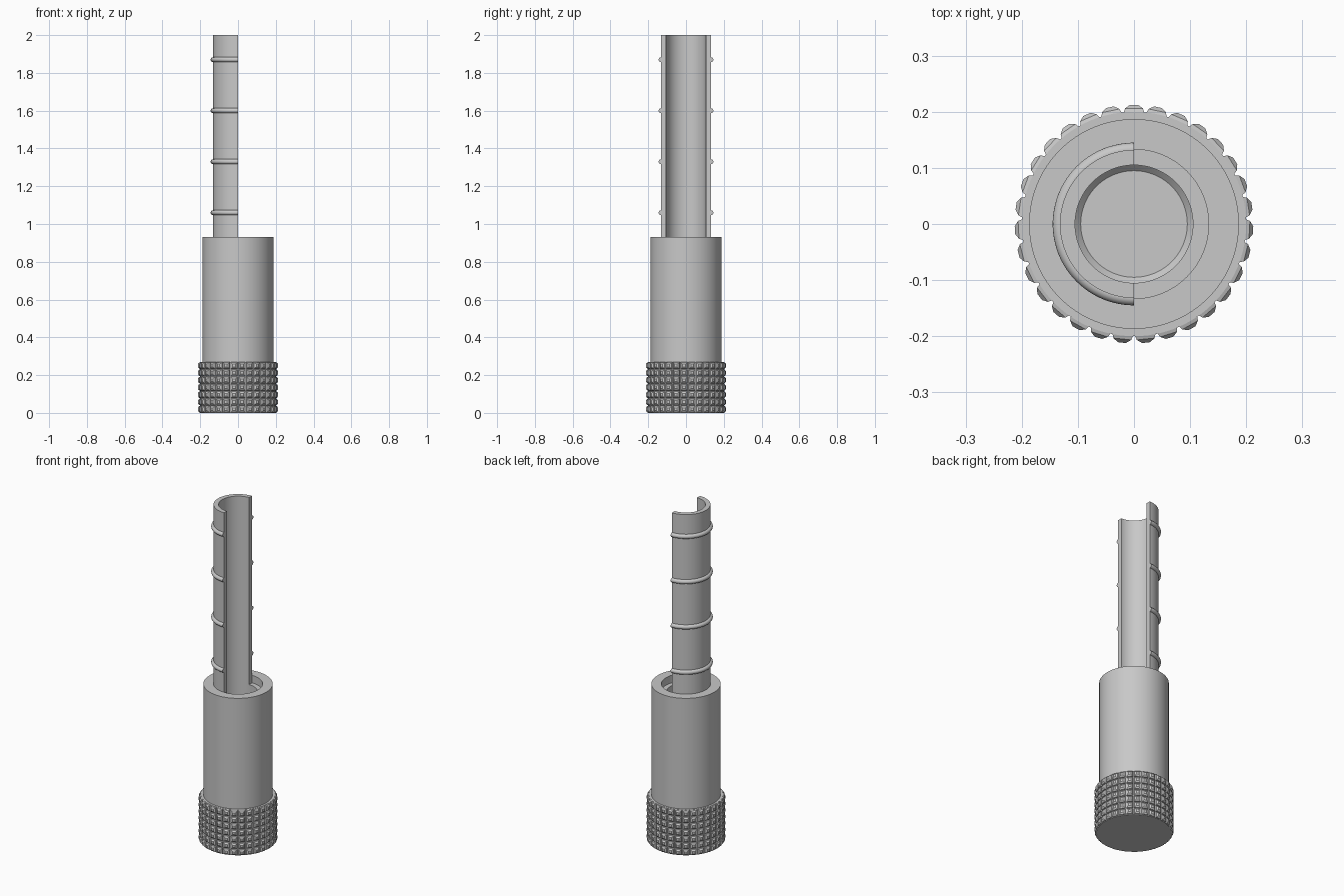
import bpy
import bmesh
from math import cos, sin, pi, tau, radians
from mathutils import Matrix, Vector

cube = bpy.data.objects.get("Cube")
if cube:
    bpy.data.objects.remove(cube)

steel = bpy.data.materials.new("plain_grey")
steel.use_nodes = True
grey = (0.58, 0.58, 0.58, 1)
steel.diffuse_color = grey
steel.node_tree.nodes["Principled BSDF"].inputs["Base Color"].default_value = grey


def finish(name, bm, smooth=True):
    bmesh.ops.remove_doubles(bm, verts=bm.verts, dist=1e-5)
    bmesh.ops.recalc_face_normals(bm, faces=bm.faces)
    mesh = bpy.data.meshes.new(name)
    bm.to_mesh(mesh)
    bm.free()
    mesh.materials.append(steel)
    obj = bpy.data.objects.new(name, mesh)
    bpy.context.collection.objects.link(obj)
    if smooth:
        bpy.ops.object.select_all(action="DESELECT")
        obj.select_set(True)
        bpy.context.view_layer.objects.active = obj
        bpy.ops.object.shade_smooth_by_angle(angle=radians(35))
    return obj


def lathe(name, profile, start=0.0, sweep=tau, steps=96):
    """Revolve a closed (radius, z) profile; a partial sweep gets end caps."""
    bm = bmesh.new()
    sections = []
    for i in range(steps + 1):
        a = start + sweep * i / steps
        sections.append([bm.verts.new((r * cos(a), r * sin(a), z)) for r, z in profile])
    n = len(profile)
    for s, t in zip(sections, sections[1:]):
        for j in range(n):
            k = (j + 1) % n
            if profile[j][0] or profile[k][0]:
                bm.faces.new((s[j], t[j], t[k], s[k]))
    if sweep < tau:
        bm.faces.new(sections[0])
        bm.faces.new(sections[-1])
    return finish(name, bm)


# Dimensions
BODY_TOP, LEDGE, FLOOR = 0.93, 0.885, 0.3
BORE, TUBE = 0.105, 0.132
COLLAR, GRIP_TOP = 0.2, 0.27

# Body with wide grip base, stepped mouth and deep bore
lathe("body", [
    (0, 0), (COLLAR, 0), (COLLAR, GRIP_TOP), (0.187, GRIP_TOP),
    (0.187, BODY_TOP), (TUBE + 0.001, BODY_TOP), (TUBE + 0.001, LEDGE),
    (BORE, LEDGE), (BORE, FLOOR + 0.01), (BORE - 0.01, FLOOR), (0, FLOOR)])

# Half tube, open toward +x
lathe("half_tube", [(BORE, LEDGE), (TUBE, LEDGE), (TUBE, 2), (BORE, 2)],
      pi / 2, pi, 48)

# Half rings around the tube
for i in range(4):
    z = 1.06 + 0.27 * i
    ring = [(TUBE + 0.013 * cos(tau * k / 16), z + 0.013 * sin(tau * k / 16))
            for k in range(16)]
    lathe(f"tube_ring_{i + 1}", ring, pi / 2, pi, 48)

# Knurled grip: rows of faceted square studs
COLUMNS, ROWS = 31, 7
pitch = GRIP_TOP / ROWS
levels = [(0.196, 0.0192), (0.206, 0.016), (0.2125, 0.007)]
bm = bmesh.new()
for c in range(COLUMNS):
    turn = Matrix.Rotation(pi / 2 + tau * c / COLUMNS, 3, "Z")
    for row in range(ROWS):
        z = pitch * (row + 0.5)
        loops = [[bm.verts.new(turn @ Vector((r, u * h, z + v * h)))
                  for u, v in ((-1, -1), (1, -1), (1, 1), (-1, 1))]
                 for r, h in levels]
        for low, high in zip(loops, loops[1:]):
            for j in range(4):
                k = (j + 1) % 4
                bm.faces.new((low[j], low[k], high[k], high[j]))
        bm.faces.new(loops[-1])
        bm.faces.new(loops[0][::-1])
finish("grip_studs", bm, smooth=False)
